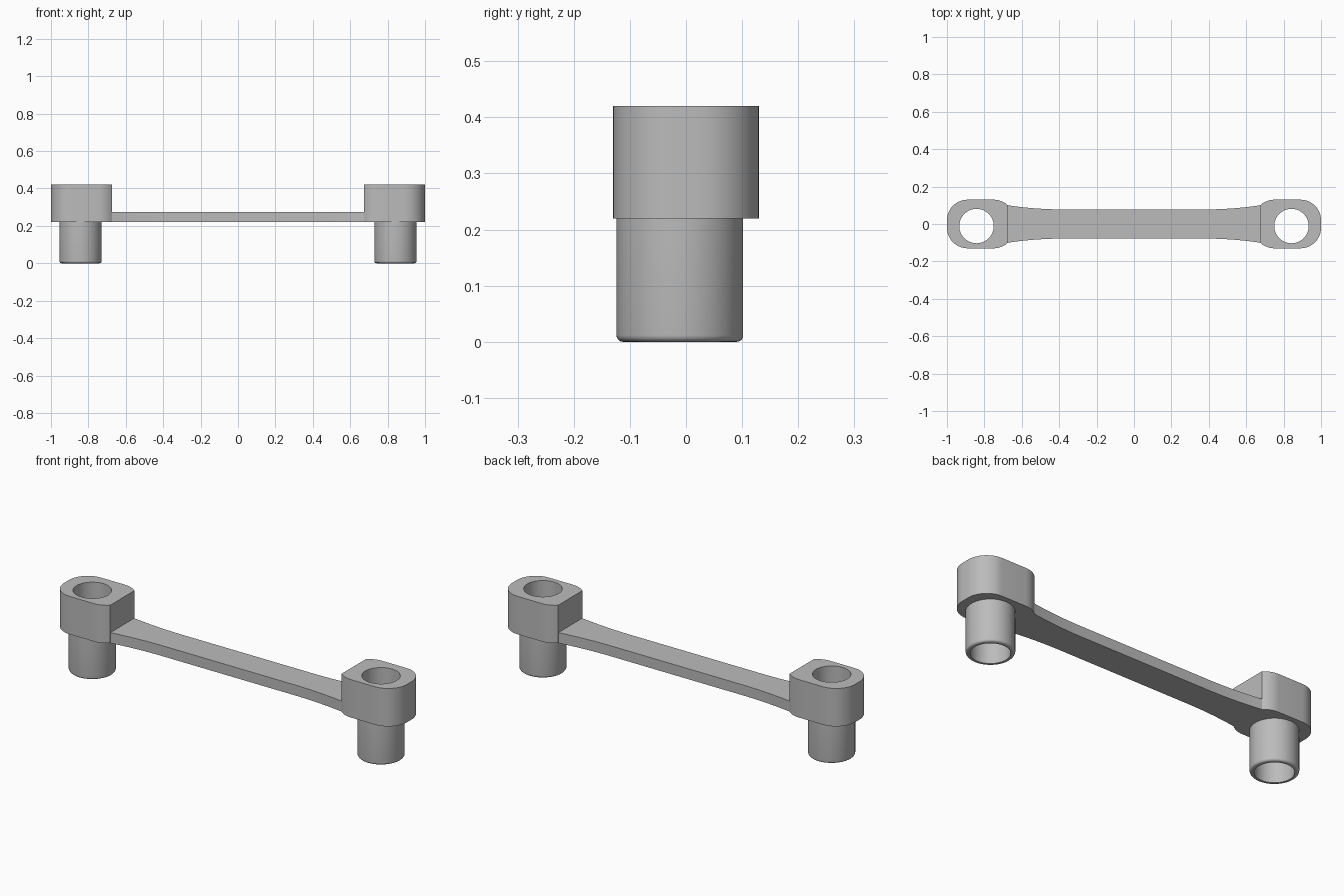
import bpy, bmesh
from math import cos, sin, pi, radians

old = bpy.data.objects.get("Cube")
if old:
    bpy.data.objects.remove(old)

mat = bpy.data.materials.new("plain grey")
mat.use_nodes = True
GREY = (0.5, 0.5, 0.5, 1)
mat.diffuse_color = GREY
mat.node_tree.nodes["Principled BSDF"].inputs["Base Color"].default_value = GREY

CX, CY = 0.842, -0.011          # post axis
BORE, TUBE = 0.092, 0.113       # post radii
LOW, TOP, BAR_TOP = 0.22, 0.42, 0.275
INNER, HALF, CORNER = 0.675, 0.13, 0.11
SIDES = 64


def finish(name, bm, mirror=False):
    bmesh.ops.recalc_face_normals(bm, faces=bm.faces[:])
    mesh = bpy.data.meshes.new(name)
    bm.to_mesh(mesh)
    bm.free()
    mesh.materials.append(mat)
    ob = bpy.data.objects.new(name, mesh)
    bpy.context.collection.objects.link(ob)
    bpy.ops.object.select_all(action='DESELECT')
    ob.select_set(True)
    bpy.context.view_layer.objects.active = ob
    bpy.ops.object.shade_smooth_by_angle(angle=radians(30))
    if mirror:
        ob.modifiers.new("mirror", 'MIRROR').use_mirror_merge = False
    return ob


def prism(loops, z0, z1):
    """Extrude an outline, with any holes, from z0 to z1."""
    bm = bmesh.new()
    for loop in loops:
        vs = [bm.verts.new((x, y, z0)) for x, y in loop]
        for a, b in zip(vs, vs[1:] + vs[:1]):
            bm.edges.new((a, b))
    bmesh.ops.triangle_fill(bm, use_beauty=True, edges=bm.edges[:])
    res = bmesh.ops.extrude_face_region(bm, geom=bm.faces[:], use_keep_orig=True)
    top = [v for v in res["geom"] if isinstance(v, bmesh.types.BMVert)]
    bmesh.ops.translate(bm, verts=top, vec=(0, 0, z1 - z0))
    return bm


def circle(r):
    return [(CX + r * cos(2 * pi * i / SIDES), CY + r * sin(2 * pi * i / SIDES))
            for i in range(SIDES)]


# End blocks: rounded outer corners, partly rounded flanks, flat inner face
upper = []
N = 14
for i in range(N + 1):
    a = pi / 2 * i / N
    upper.append((1 - CORNER + CORNER * cos(a), HALF - CORNER + CORNER * sin(a)))
flank = 0.75
for i in range(7):
    x = flank + (INNER - flank) * i / 6
    upper.append((x, HALF - CORNER + (CORNER ** 2 - (x - flank) ** 2) ** 0.5))
outline = upper + [(x, -y) for x, y in reversed(upper)]
finish("end_blocks", prism([outline, circle(BORE)], LOW, TOP), True)

# Hollow pins below the blocks, with a rounded lower rim
FILLET = 0.012
profile = [(BORE, LOW), (BORE, 0)]
for i in range(6):
    a = pi / 2 * i / 5
    profile.append((TUBE - FILLET + FILLET * sin(a), FILLET - FILLET * cos(a)))
profile.append((TUBE, LOW))
bm = bmesh.new()
rings = [[bm.verts.new((x, y, z)) for x, y in circle(r)] for r, z in profile]
for lo, hi in zip(rings, rings[1:] + rings[:1]):
    for i in range(SIDES):
        j = (i + 1) % SIDES
        bm.faces.new((lo[i], lo[j], hi[j], hi[i]))
finish("pins", bm, True)

# Connecting bar, flaring gently towards both blocks
WAIST, FLARE, START = 0.078, 0.022, 0.38
side = []
for i in range(13):
    t = i / 12
    side.append((START + (INNER - START) * t, WAIST + FLARE * t * t))
edge = [(-x, y) for x, y in reversed(side)] + side
bar = edge + [(x, -y) for x, y in reversed(edge)]
finish("connecting_bar", prism([bar], LOW, BAR_TOP))
